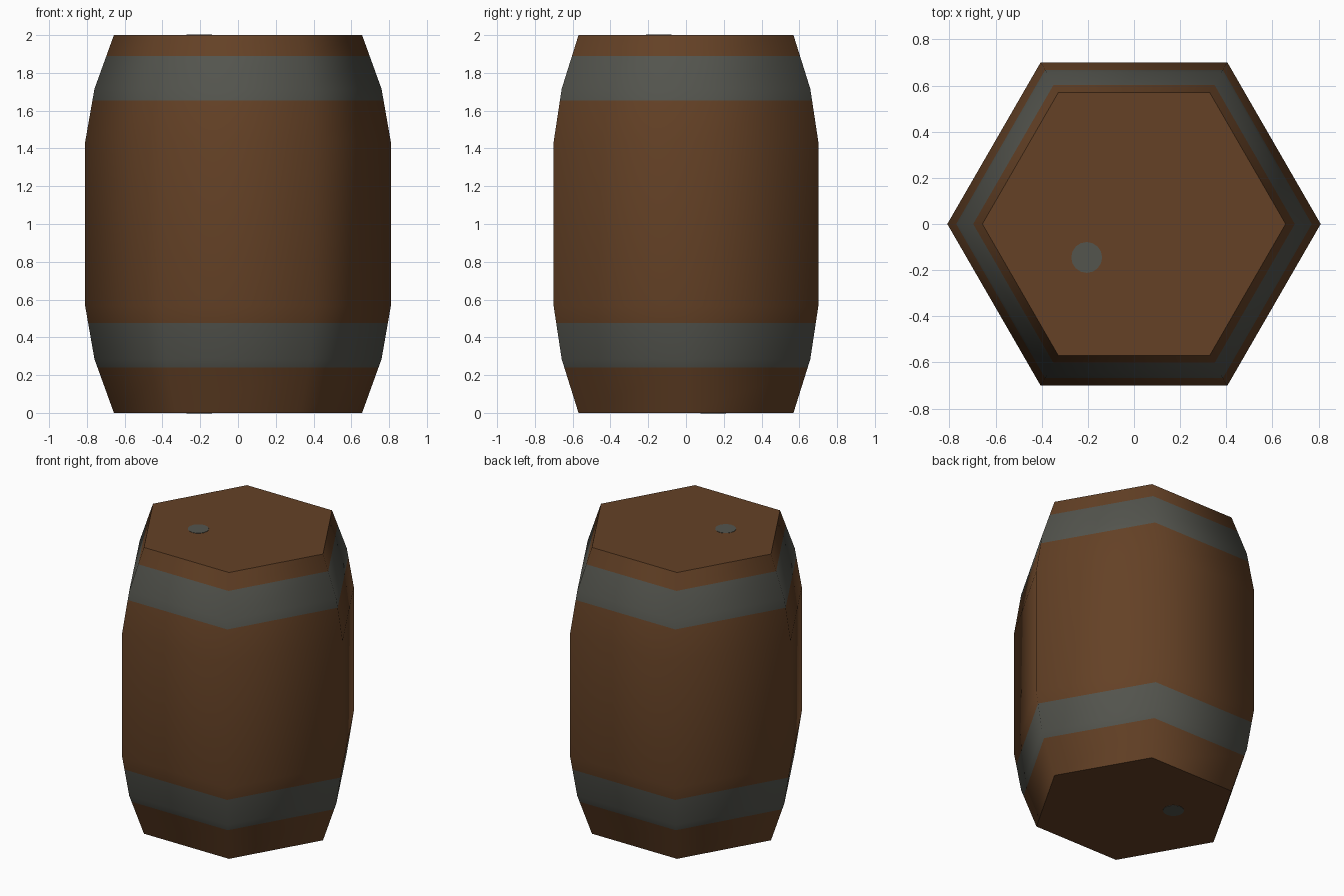
import bpy, bmesh, math

if "Cube" in bpy.data.objects:
    bpy.data.objects.remove(bpy.data.objects["Cube"])

def material(name, rgb):
    m = bpy.data.materials.new(name)
    m.diffuse_color = (*rgb, 1.0)
    m.use_nodes = True
    m.node_tree.nodes["Principled BSDF"].inputs["Base Color"].default_value = m.diffuse_color
    return m

wood = material("brown wood", (0.128, 0.053, 0.019))
iron = material("grey iron", (0.088, 0.090, 0.076))

def add_object(name, bm, mats):
    bmesh.ops.recalc_face_normals(bm, faces=bm.faces)
    me = bpy.data.meshes.new(name)
    bm.to_mesh(me)
    bm.free()
    for m in mats:
        me.materials.append(m)
    ob = bpy.data.objects.new(name, me)
    bpy.context.collection.objects.link(ob)
    return ob

# Barrel profile (height, corner radius); the lower half is mirrored upward
def radius(z):
    pts = [(0, 0.657), (0.285, 0.76), (0.565, 0.809), (1.0, 0.809)]
    z = min(z, 2 - z)
    for (z0, r0), (z1, r1) in zip(pts, pts[1:]):
        if z <= z1:
            return r0 + (r1 - r0) * (z - z0) / (z1 - z0)

# Rings include the iron band edges
heights = [0, 0.24, 0.285, 0.475, 0.565, 1.435, 1.655, 1.715, 1.89, 2.0]
bands = [(0.24, 0.475), (1.655, 1.89)]
SIDES = 6

bm = bmesh.new()
rings = []
for z in heights:
    r = radius(z)
    rings.append([bm.verts.new((r * math.cos(i * math.tau / SIDES),
                                r * math.sin(i * math.tau / SIDES), z))
                  for i in range(SIDES)])
for lo, hi in zip(rings, rings[1:]):
    mid = (lo[0].co.z + hi[0].co.z) / 2
    for i in range(SIDES):
        j = (i + 1) % SIDES
        f = bm.faces.new((lo[i], lo[j], hi[j], hi[i]))
        f.material_index = int(any(a < mid < b for a, b in bands))
bm.faces.new(rings[0])
bm.faces.new(rings[-1])
barrel = add_object("barrel_body", bm, [wood, iron])

# Smooth staves, sharp lid edges
bpy.context.view_layer.objects.active = barrel
barrel.select_set(True)
bpy.ops.object.shade_smooth_by_angle(angle=math.radians(66))

# Round plugs on both lids, as thin plates
def plug(name, x, y, z):
    bm = bmesh.new()
    bmesh.ops.create_cone(bm, cap_ends=True, segments=16, radius1=0.067,
                          radius2=0.067, depth=0.004)
    bmesh.ops.translate(bm, verts=bm.verts, vec=(x, y, z))
    add_object(name, bm, [iron])

plug("top_plug", -0.205, -0.145, 2.0)
plug("bottom_plug", -0.205, 0.145, 0.0)
